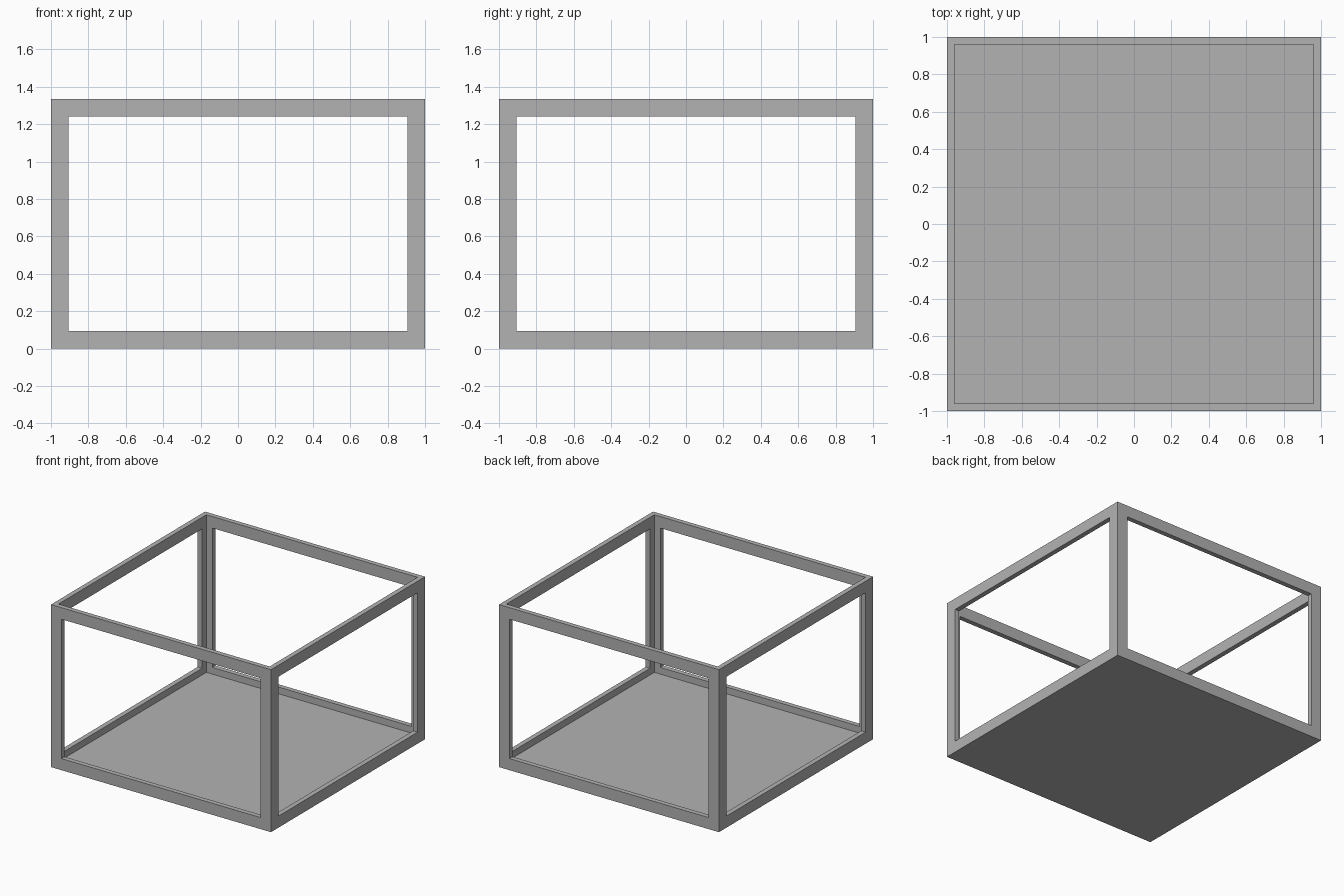
import bpy

# Remove the default cube
old = bpy.data.objects.get("Cube")
if old:
    bpy.data.objects.remove(old, do_unlink=True)

HEIGHT = 1.335   # overall height
WALL = 0.04      # wall and floor thickness
RAIL = 0.095     # width of the posts and rails around each opening

# Single grey finish
grey = bpy.data.materials.new("plain_grey")
grey.use_nodes = True
colour = (0.448, 0.448, 0.448, 1)
grey.diffuse_color = colour
grey.node_tree.nodes["Principled BSDF"].inputs["Base Color"].default_value = colour


def box(name, half_x, half_y, bottom, top):
    """Box centred on the z axis, spanning bottom to top."""
    bpy.ops.mesh.primitive_cube_add(size=2, location=(0, 0, (bottom + top) / 2))
    obj = bpy.context.object
    obj.name = name
    obj.scale = (half_x, half_y, (top - bottom) / 2)
    bpy.ops.object.transform_apply(location=True, rotation=False, scale=True)
    obj.data.materials.append(grey)
    return obj


# Open tray with a floor and four framed sides
frame = box("open_box_frame", 1, 1, 0, HEIGHT)
opening = 1 - RAIL
cutters = [
    box("cavity_cutter", 1 - WALL, 1 - WALL, WALL, HEIGHT + 0.5),
    box("side_opening_cutter", 1.5, opening, RAIL, HEIGHT - RAIL),
    box("front_back_opening_cutter", opening, 1.5, RAIL, HEIGHT - RAIL),
]

# Carve out the interior and the openings, then drop the cutters
bpy.context.view_layer.objects.active = frame
for cutter in cutters:
    cutter.hide_render = True
    cut = frame.modifiers.new(cutter.name, 'BOOLEAN')
    cut.operation = 'DIFFERENCE'
    cut.solver = 'EXACT'
    cut.object = cutter
    bpy.ops.object.modifier_apply(modifier=cut.name)
    bpy.data.objects.remove(cutter, do_unlink=True)
